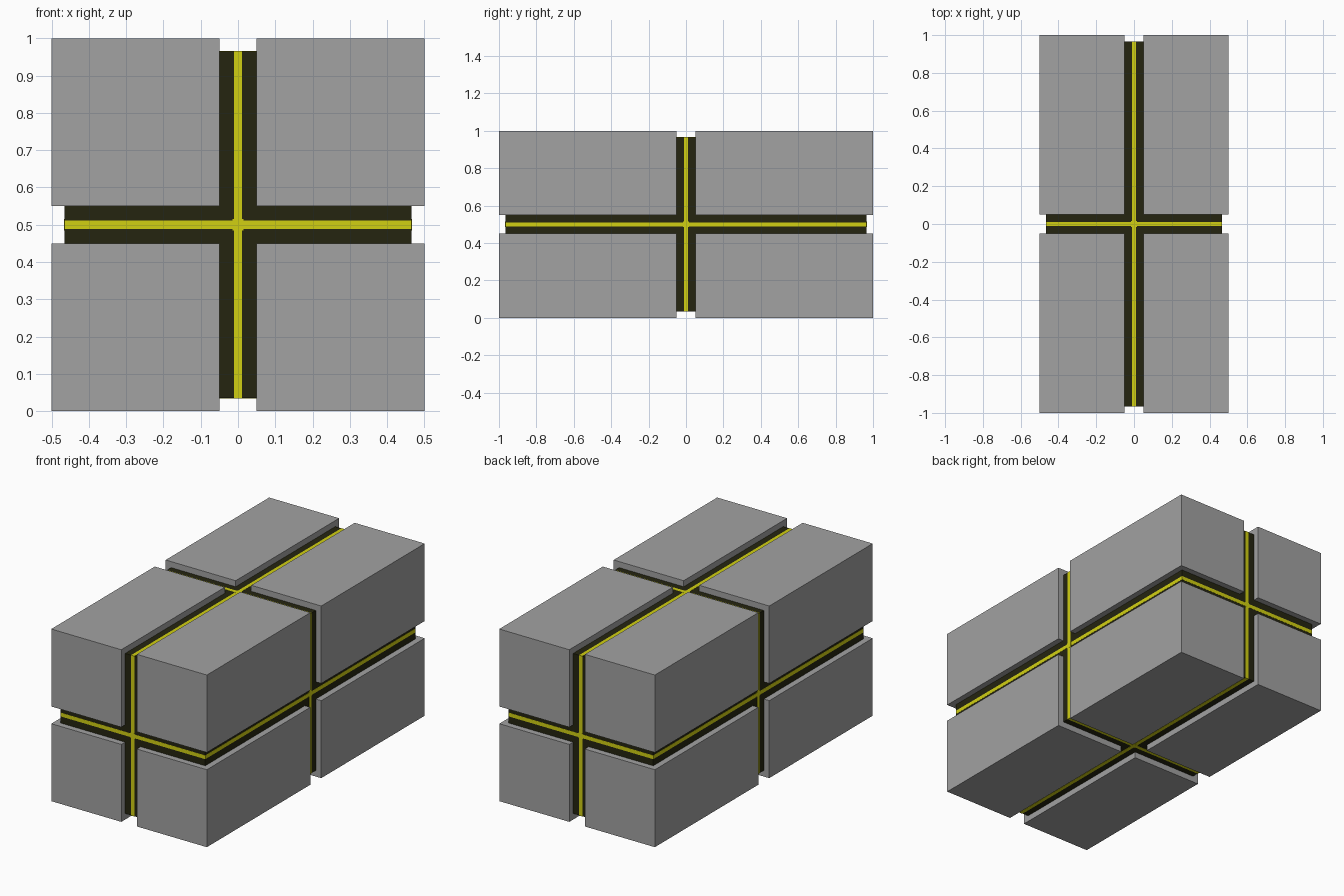
import bpy, bmesh
from mathutils import Vector

if "Cube" in bpy.data.objects:
    bpy.data.objects.remove(bpy.data.objects["Cube"])


def material(name, rgb):
    m = bpy.data.materials.new(name)
    m.diffuse_color = (*rgb, 1)
    m.use_nodes = True
    m.node_tree.nodes["Principled BSDF"].inputs["Base Color"].default_value = m.diffuse_color
    return m


GREY = material("grey", (0.36, 0.36, 0.36))
DARK = material("near_black", (0.018, 0.018, 0.005))
YELLOW = material("yellow", (0.64, 0.63, 0.006))

CENTRE = Vector((0, 0, 0.5))
HALF = Vector((0.5, 1.0, 0.5))       # outer half size
CORE = HALF - Vector((0.035,) * 3)   # recessed core half size
GAP = 0.05                           # half groove width
LINE = 0.011                         # half stripe width
LIFT = 0.001                         # stripe height above the core


def box(name, centre, half, mat):
    bm = bmesh.new()
    bmesh.ops.create_cube(bm, size=2)
    for v in bm.verts:
        v.co = Vector(centre) + Vector([a * b for a, b in zip(v.co, half)])
    me = bpy.data.meshes.new(name)
    bm.to_mesh(me)
    bm.free()
    me.materials.append(mat)
    ob = bpy.data.objects.new(name, me)
    bpy.context.collection.objects.link(ob)
    return ob


# Eight corner blocks separated by grooves
for sx in (-1, 1):
    for sy in (-1, 1):
        for sz in (-1, 1):
            s = (sx, sy, sz)
            c = [s[i] * (HALF[i] + GAP) / 2 for i in range(3)]
            h = [(HALF[i] - GAP) / 2 for i in range(3)]
            box("corner_block", CENTRE + Vector(c), h, GREY)

# Dark core showing in the grooves
box("core", CENTRE, CORE, DARK)

# Thin yellow band around the core in each middle plane
for axis, name in enumerate("xyz"):
    half = CORE + Vector((LIFT,) * 3)
    half[axis] = LINE
    box("glow_band_" + name, CENTRE, half, YELLOW)

# Small plus-shaped swelling where the bands cross on each side
for axis in range(3):
    for side in (-1, 1):
        c = CENTRE.copy()
        c[axis] += side * CORE[axis]
        h = Vector((0.015,) * 3)
        h[axis] = LIFT * 1.5
        box("crossing_plate", c, h, YELLOW)
